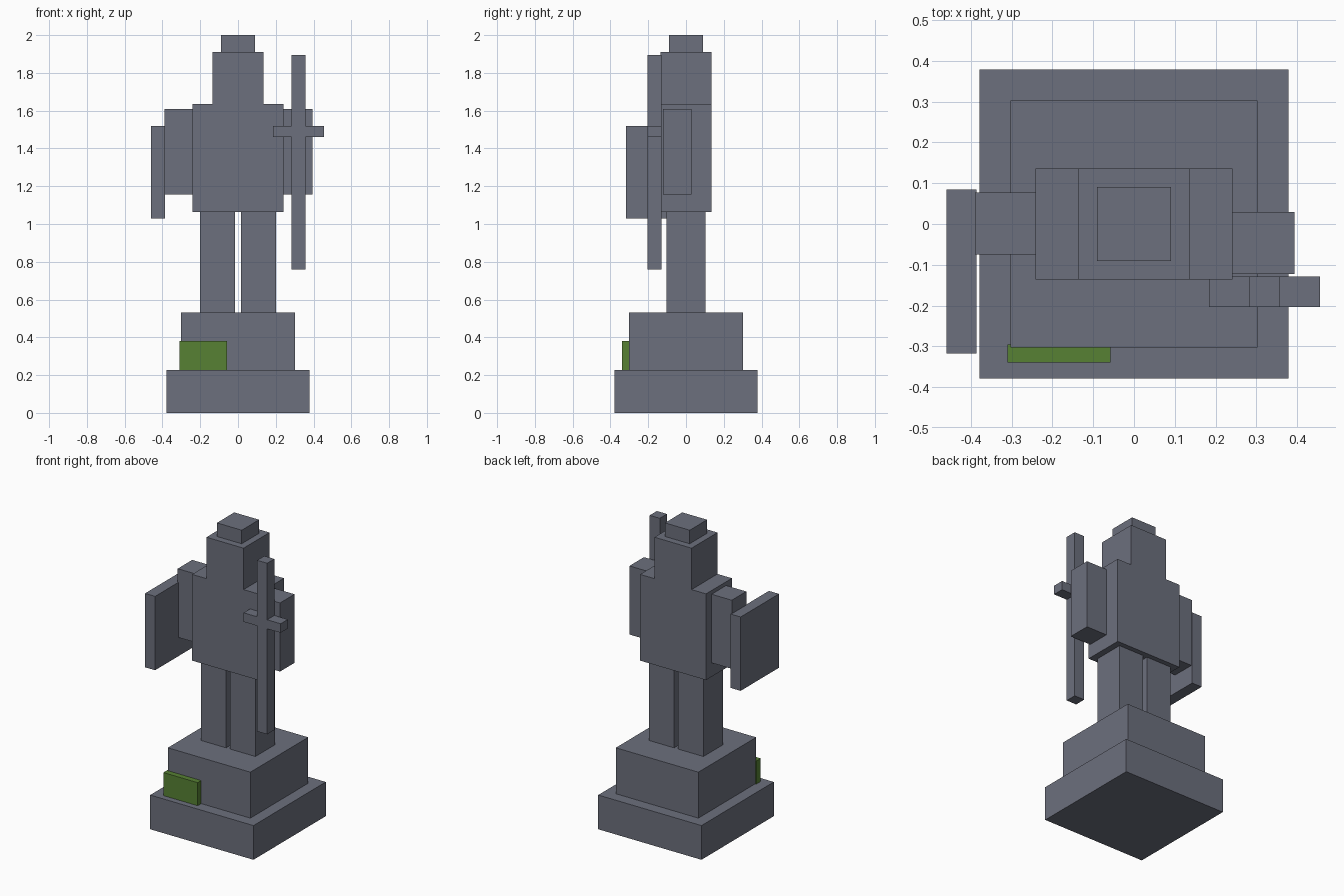
import bpy

cube = bpy.data.objects.get("Cube")
if cube:
    bpy.data.objects.remove(cube, do_unlink=True)


def make_material(name, rgb):
    mat = bpy.data.materials.new(name)
    mat.use_nodes = True
    mat.diffuse_color = (*rgb, 1)
    bsdf = next(n for n in mat.node_tree.nodes if n.type == "BSDF_PRINCIPLED")
    bsdf.inputs["Base Color"].default_value = (*rgb, 1)
    return mat


stone = make_material("slate grey stone", (0.15, 0.16, 0.205))
moss = make_material("moss green", (0.095, 0.22, 0.034))


def block(name, x, y, z, mat=stone):
    """Box spanning the given (low, high) range on each axis."""
    spans = (x, y, z)
    bpy.ops.mesh.primitive_cube_add(size=1, location=[(a + b) / 2 for a, b in spans])
    obj = bpy.context.object
    obj.name = obj.data.name = name
    for v in obj.data.vertices:
        for i, (a, b) in enumerate(spans):
            v.co[i] *= b - a
    obj.data.materials.append(mat)
    return obj


def centred(name, half_x, half_y, z):
    return block(name, (-half_x, half_x), (-half_y, half_y), z)


# Stepped pedestal with a plaque
centred("pedestal_base", 0.379, 0.379, (0, 0.227))
centred("pedestal_block", 0.303, 0.303, (0.227, 0.532))
block("plaque", (-0.31, -0.058), (-0.34, -0.295), (0.227, 0.38), moss)

# Legs
block("right_leg", (-0.2, -0.015), (-0.103, 0.103), (0.532, 1.063))
block("left_leg", (0.015, 0.2), (-0.103, 0.103), (0.532, 1.063))

# Body, head and cap
centred("torso", 0.242, 0.136, (1.063, 1.635))
centred("head", 0.136, 0.136, (1.635, 1.91))
centred("cap", 0.091, 0.091, (1.91, 2.0))

# Arms: the left one reaches forward to the sword
block("right_arm", (-0.39, -0.242), (-0.075, 0.077), (1.155, 1.61))
block("left_arm", (0.242, 0.394), (-0.122, 0.03), (1.155, 1.61))

# Shield and sword
block("shield", (-0.46, -0.386), (-0.318, 0.084), (1.03, 1.52))
block("sword_blade", (0.283, 0.357), (-0.204, -0.129), (0.76, 1.895))
block("sword_guard", (0.184, 0.456), (-0.204, -0.129), (1.46, 1.52))
